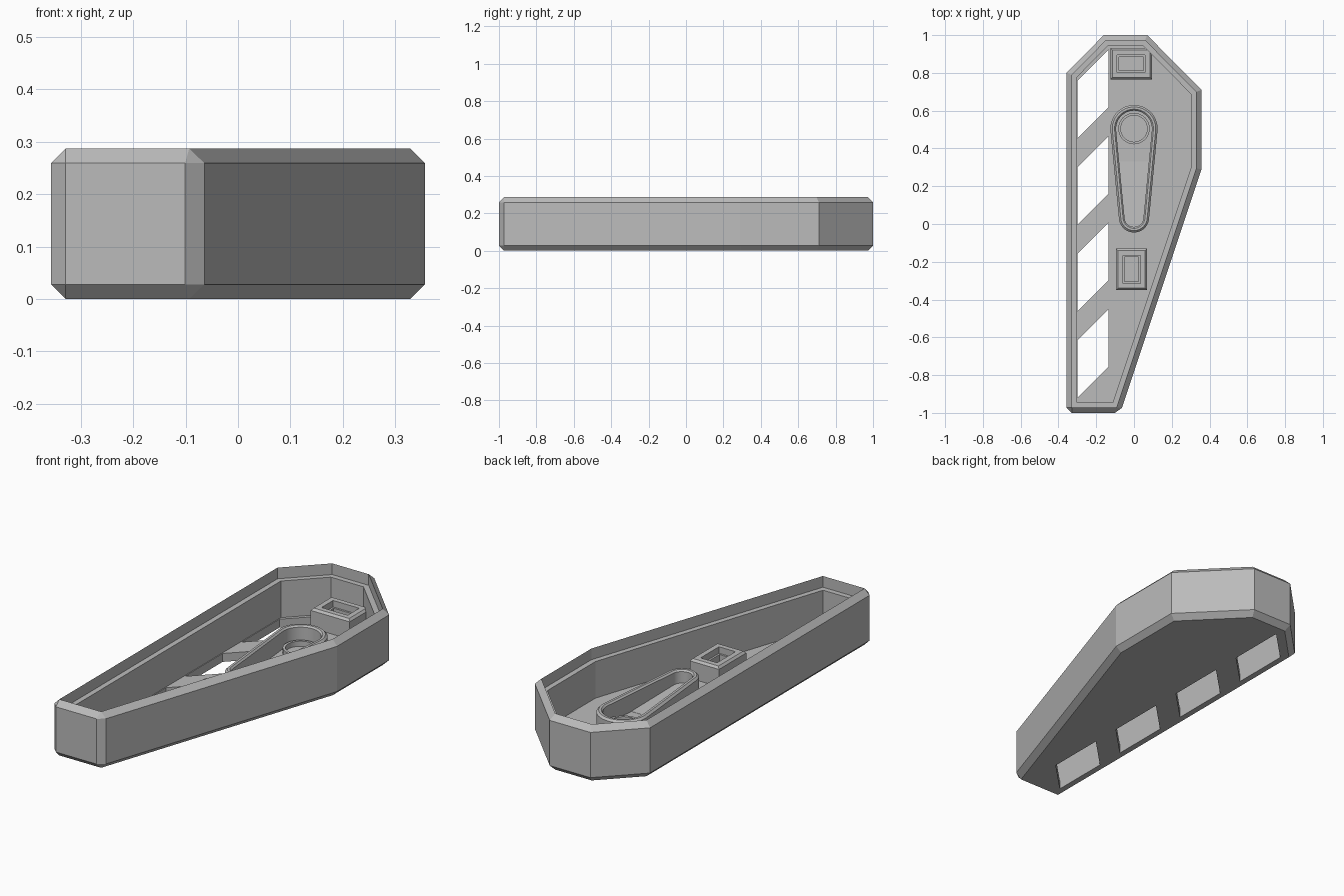
import bpy, bmesh, math
from mathutils import Vector

if "Cube" in bpy.data.objects:
    bpy.data.objects.remove(bpy.data.objects["Cube"])

grey = bpy.data.materials.new("plain grey")
grey.use_nodes = True
COLOUR = (0.5, 0.5, 0.5, 1)
grey.diffuse_color = COLOUR
grey.node_tree.nodes["Principled BSDF"].inputs["Base Color"].default_value = COLOUR

FLOOR, TOP, EDGE, POST = 0.043, 0.287, 0.028, 0.143


def finish(name, bm):
    bmesh.ops.recalc_face_normals(bm, faces=bm.faces[:])
    mesh = bpy.data.meshes.new(name)
    bm.to_mesh(mesh)
    bm.free()
    mesh.materials.append(grey)
    obj = bpy.data.objects.new(name, mesh)
    bpy.context.collection.objects.link(obj)
    return obj


def loft(name, rings):
    """Skin a stack of equal rings and cap both ends."""
    bm = bmesh.new()
    loops = [[bm.verts.new(p) for p in ring] for ring in rings]
    n = len(loops[0])
    for a, b in zip(loops, loops[1:]):
        for i in range(n):
            j = (i + 1) % n
            bm.faces.new((a[i], a[j], b[j], b[i]))
    bm.faces.new(loops[0][::-1])
    bm.faces.new(loops[-1])
    return finish(name, bm)


def smooth(obj):
    bpy.ops.object.select_all(action='DESELECT')
    obj.select_set(True)
    bpy.context.view_layer.objects.active = obj
    bpy.ops.object.shade_smooth_by_angle(angle=math.radians(30))


def rect(cx, cy, w, d, z):
    return [(cx + sx * w / 2, cy + sy * d / 2, z)
            for sx, sy in ((-1, -1), (1, -1), (1, 1), (-1, 1))]


def arc(cy, r, start, end, z, steps=24):
    angles = [start + (end - start) * i / steps for i in range(steps + 1)]
    return [(r * math.cos(t), cy + r * math.sin(t), z) for t in angles]


# Tray shell: bevelled prism, stepped rim and deep cavity
outline = [(-0.357, -1), (-0.073, -1), (0.357, 0.29), (0.357, 0.71),
           (0.07, 1), (-0.16, 1), (-0.357, 0.8)]
bm = bmesh.new()
base = bm.faces.new([bm.verts.new((x, y, 0)) for x, y in outline])
lid = bmesh.ops.extrude_face_region(bm, geom=[base], use_keep_orig=True)
bmesh.ops.translate(bm, vec=(0, 0, TOP),
                    verts=[v for v in lid["geom"] if isinstance(v, bmesh.types.BMVert)])
bmesh.ops.recalc_face_normals(bm, faces=bm.faces[:])
sharp = [e for e in bm.edges if e.calc_face_angle() > math.radians(60)]
bmesh.ops.bevel(bm, geom=sharp, offset=EDGE, offset_type='OFFSET',
                segments=1, affect='EDGES', clamp_overlap=False)
bm.normal_update()


def sink(face, z):
    new = bmesh.ops.extrude_discrete_faces(bm, faces=[face])["faces"][0]
    for v in new.verts:
        v.co.z = z
    return new


rim = max((f for f in bm.faces if f.normal.z > 0.99), key=lambda f: f.calc_area())
ledge = sink(rim, 0.23)
bm.normal_update()
bmesh.ops.inset_region(bm, faces=[ledge], thickness=0.027, use_even_offset=True)
sink(ledge, FLOOR)
tray = finish("tray_shell", bm)

# Four slanted openings along the right side of the floor
cutters = []
for i in range(4):
    y = -0.92 + 0.458 * i
    slot = [(-0.298, y), (-0.135, y + 0.163), (-0.135, y + 0.468), (-0.298, y + 0.305)]
    cutter = loft("slot_cutter", [[(px, py, z) for px, py in slot] for z in (-0.05, 0.08)])
    cutter.hide_render = True
    cutters.append(cutter)
    mod = tray.modifiers.new("slot", 'BOOLEAN')
    mod.operation, mod.solver, mod.object = 'DIFFERENCE', 'EXACT', cutter
bpy.context.view_layer.update()
cut_mesh = bpy.data.meshes.new_from_object(
    tray.evaluated_get(bpy.context.evaluated_depsgraph_get()))
tray.modifiers.clear()
tray.data = cut_mesh
for cutter in cutters:
    bpy.data.objects.remove(cutter)


# Square sockets with chamfered lip and a small inner step
def socket(name, cx, cy, w, d):
    profile = [(0, 0.03), (0, 0.132), (0.01, POST), (0.036, POST),
               (0.036, 0.11), (0.046, 0.11), (0.046, FLOOR + 0.004)]
    loft(name, [rect(cx, cy, w - 2 * o, d - 2 * o, z) for o, z in profile])


socket("back_socket", -0.015, 0.848, 0.22, 0.165)
socket("middle_socket", -0.013, -0.24, 0.165, 0.22)

# Teardrop wall around the pocket
BIG, SMALL = (0.505, 0.125), (0.035, 0.08)
lean = math.asin((BIG[1] - SMALL[1]) / (BIG[0] - SMALL[0]))


def teardrop(inset, z):
    return (arc(BIG[0], BIG[1] - inset, -lean, math.pi + lean, z)
            + arc(SMALL[0], SMALL[1] - inset, math.pi + lean, 2 * math.pi - lean, z))


wall = loft("teardrop_wall", [teardrop(o, z) for o, z in (
    (0, 0.03), (0, 0.133), (0.01, POST), (0.022, POST), (0.03, 0.135), (0.03, FLOOR + 0.003))])
smooth(wall)

# Gentle ramp in the narrow end of the pocket
START = 0.33
tip = arc(SMALL[0], SMALL[1] - 0.029, math.pi + lean, 2 * math.pi - lean, 0)
half = (SMALL[1] - 0.029) / math.cos(lean) + (START - SMALL[0]) * math.tan(lean)
plan = [(-half, START)] + [(x, y) for x, y, _ in tip] + [(half, START)]
loft("pocket_ramp", [[(x, y, 0.035) for x, y in plan],
                     [(x, y, FLOOR + 0.004 + (START - y) * 0.09) for x, y in plan]])

# Round boss in the wide end of the pocket
boss = loft("round_boss", [arc(BIG[0], r, 0, 2 * math.pi * 31 / 32, z, 31) for r, z in (
    (0.083, 0.035), (0.083, 0.075), (0.07, 0.075), (0.07, FLOOR + 0.006))])
smooth(boss)
